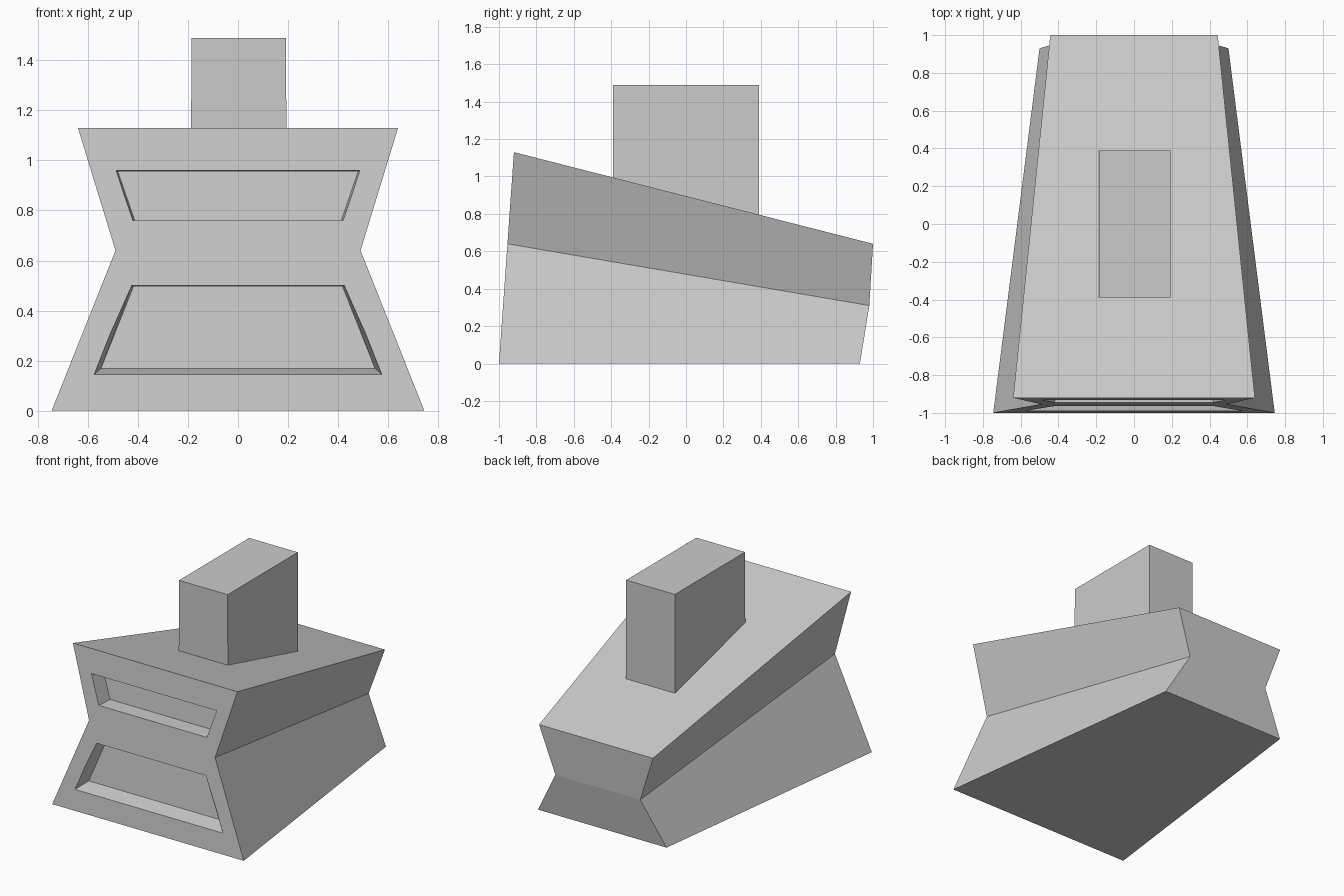
import bpy
import bmesh

if "Cube" in bpy.data.objects:
    bpy.data.objects.remove(bpy.data.objects["Cube"], do_unlink=True)

grey = bpy.data.materials.new("plain_grey")
grey.use_nodes = True
grey.diffuse_color = (0.6, 0.6, 0.6, 1)
grey.node_tree.nodes["Principled BSDF"].inputs["Base Color"].default_value = (0.6, 0.6, 0.6, 1)


def front_y(z):
    """Depth of the leaning front face at height z."""
    return -1 + 0.0708 * z


def loft(name, rings):
    """Join two closed rings of mirrored levels; every level is (half width, y, z)."""
    bm = bmesh.new()
    ends = []
    for ring in rings:
        ends.append([[bm.verts.new((s * w, y, z)) for s in (-1, 1)] for w, y, z in ring])
    a, b = ends
    for i in range(len(a) - 1):
        for end in ends:
            bm.faces.new((end[i][0], end[i][1], end[i + 1][1], end[i + 1][0]))
        for s in (0, 1):
            bm.faces.new((a[i][s], b[i][s], b[i + 1][s], a[i + 1][s]))
    for i in (0, -1):
        bm.faces.new((a[i][0], a[i][1], b[i][1], b[i][0]))
    bmesh.ops.recalc_face_normals(bm, faces=bm.faces)
    mesh = bpy.data.meshes.new(name)
    bm.to_mesh(mesh)
    bm.free()
    mesh.materials.append(grey)
    obj = bpy.data.objects.new(name, mesh)
    bpy.context.collection.objects.link(obj)
    return obj


# Waisted, tapering body
front = [(w, front_y(z), z) for w, z in ((0.745, 0), (0.49, 0.64), (0.64, 1.13))]
back = [(0.5, 0.93, 0), (0.33, 0.98, 0.31), (0.443, 1.0, 0.64)]
body = loft("body", (front, back))


def recess_cutter(name, outer, inner, depth=0.115):
    """Tapered cutter running from outside the front face to the recess floor."""
    near, far = [], []
    for (w0, z0), (w1, z1) in zip(outer, inner):
        near.append((2 * w0 - w1, front_y(z0) - depth, 2 * z0 - z1))
        far.append((w1, front_y(z0) + depth, z1))
    cutter = loft(name, (near, far))
    cutter.hide_render = True
    return cutter


# Two recesses in the front face
cutters = [
    recess_cutter("lower_recess_cutter", ((0.575, 0.145), (0.425, 0.5)),
                  ((0.548, 0.168), (0.418, 0.496))),
    recess_cutter("upper_recess_cutter", ((0.42, 0.76), (0.487, 0.96)),
                  ((0.413, 0.76), (0.48, 0.955))),
]
for cutter in cutters:
    mod = body.modifiers.new(cutter.name, "BOOLEAN")
    mod.operation = "DIFFERENCE"
    mod.solver = "EXACT"
    mod.object = cutter

bpy.context.view_layer.update()
cut_mesh = bpy.data.meshes.new_from_object(
    body.evaluated_get(bpy.context.evaluated_depsgraph_get()))
body.modifiers.clear()
body.data = cut_mesh
for cutter in cutters:
    bpy.data.objects.remove(cutter, do_unlink=True)

# Upright block whose underside follows the sloping top of the body
block = loft("top_block", (
    [(0.191, -0.39, 0.98), (0.189, -0.39, 1.49)],
    [(0.191, 0.39, 0.78), (0.189, 0.39, 1.49)],
))
block.location.x = 0.003
